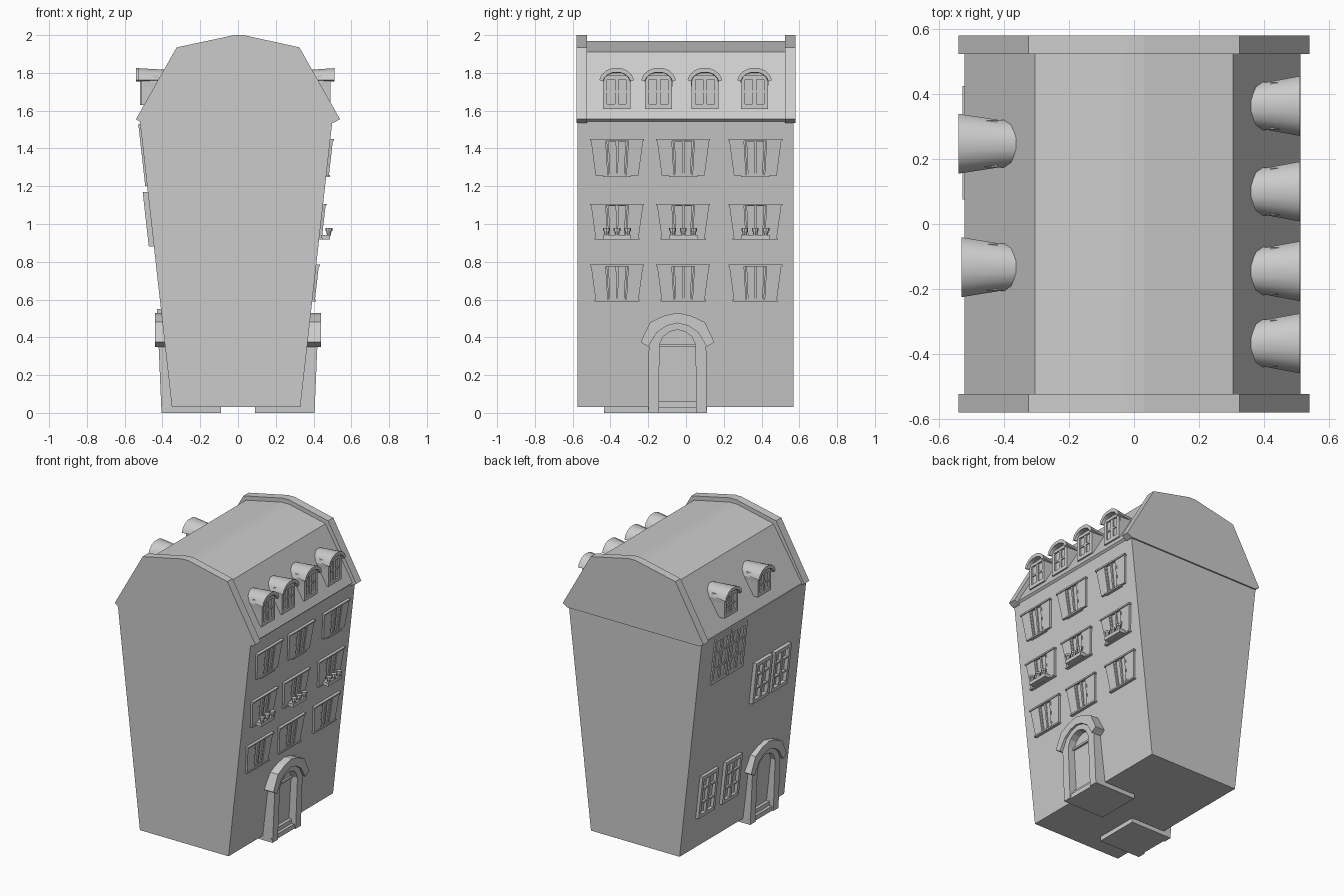
import bpy, bmesh, math

if "Cube" in bpy.data.objects:
    bpy.data.objects.remove(bpy.data.objects["Cube"])

# side = +1 is the shuttered facade (+x), side = -1 the rear facade (-x)
def wall(side, d):
    base = 0.33 if side > 0 else 0.35
    return lambda z: base + 0.112 * (z - 0.03) + d

def flat(x):
    return lambda z: x

def finish(name, bm, smooth=False):
    bmesh.ops.recalc_face_normals(bm, faces=bm.faces)
    me = bpy.data.meshes.new(name)
    bm.to_mesh(me)
    bm.free()
    ob = bpy.data.objects.new(name, me)
    bpy.context.collection.objects.link(ob)
    if smooth:
        bpy.ops.object.select_all(action='DESELECT')
        bpy.context.view_layer.objects.active = ob
        ob.select_set(True)
        bpy.ops.object.shade_smooth_by_angle(angle=math.radians(35))
    return ob

def prism(bm, side, poly, xb, xf):
    """(y, z) outline extruded outward from xb(z) to xf(z)"""
    b = [bm.verts.new((side * xb(z), y, z)) for y, z in poly]
    f = [bm.verts.new((side * xf(z), y, z)) for y, z in poly]
    bm.faces.new(b)
    bm.faces.new(f)
    n = len(poly)
    for i in range(n):
        j = (i + 1) % n
        bm.faces.new((b[i], b[j], f[j], f[i]))

def strip(bm, side, outer, inner, xb, xf, closed=False, cy=0, taper=1):
    """solid band between two (y, z) paths; closed makes a frame"""
    st = []
    for (yo, zo), (yi, zi) in zip(outer, inner):
        back = lambda y: cy + (y - cy) * taper
        st.append([bm.verts.new(p) for p in (
            (side * xb(zo), back(yo), zo), (side * xf(zo), yo, zo),
            (side * xf(zi), yi, zi), (side * xb(zi), back(yi), zi))])
    n = len(st)
    for i in range(n if closed else n - 1):
        a, b = st[i], st[(i + 1) % n]
        for k in range(4):
            m = (k + 1) % 4
            bm.faces.new((a[k], a[m], b[m], b[k]))
    if not closed:
        bm.faces.new(st[0])
        bm.faces.new(st[-1])

def rect(y0, y1, z0, z1):
    return [(y0, z0), (y1, z0), (y1, z1), (y0, z1)]

def slab(name, prof, y0, y1):
    """(x, z) outline extruded along y"""
    bm = bmesh.new()
    a = [bm.verts.new((x, y0, z)) for x, z in prof]
    b = [bm.verts.new((x, y1, z)) for x, z in prof]
    bm.faces.new(a)
    bm.faces.new(b)
    n = len(prof)
    for i in range(n):
        j = (i + 1) % n
        bm.faces.new((a[i], a[j], b[j], b[i]))
    finish(name, bm)

# Main masses: flaring walls, mansard roof, raised gable ends
slab("walls", [(-.35, .03), (.33, .03), (.50, 1.55), (-.52, 1.55)], -.575, .57)
slab("roof", [(-.50, 1.54), (.495, 1.54), (.512, 1.555), (.305, 1.91), (.03, 1.97),
              (-.03, 1.97), (-.305, 1.91), (-.522, 1.555)], -.55, .55)
cap = [(-.51, 1.535), (.505, 1.535), (.54, 1.555), (.325, 1.935), (.03, 2.0),
       (-.02, 2.0), (-.325, 1.935), (-.54, 1.555)]
slab("gable_front", cap, -.58, -.523)
slab("gable_back", cap, .523, .58)

# Doors with arched hood, surround, panel and step
def door(name, side, c):
    off = lambda pts: [(c + y, z) for y, z in pts]
    mir = lambda pts: off(pts + [(-y, z) for y, z in reversed(pts[:-1])])
    bm = bmesh.new()
    strip(bm, side, mir([(-.195, .375), (-.145, .48), (-.07, .515), (0, .53)]),
          mir([(-.155, .35), (-.11, .425), (-.055, .462), (0, .475)]), flat(.30), flat(.44))
    finish(name + "_hood", bm)
    bm = bmesh.new()
    strip(bm, side, mir([(-.155, 0), (-.152, .355), (-.108, .43), (-.055, .465), (0, .478)]),
          mir([(-.098, 0), (-.096, .36), (-.075, .405), (-.04, .43), (0, .44)]),
          flat(.30), lambda z: .405 + .043 * z)
    finish(name + "_surround", bm)
    bm = bmesh.new()
    prism(bm, side, mir([(-.11, .03), (-.11, .36), (-.06, .43), (0, .45)]),
          flat(.28), lambda z: .35 + .06 * z)
    prism(bm, side, rect(c - .1, c + .1, .03, .06), flat(.3), flat(.375))
    prism(bm, side, rect(c - .1, c + .1, .352, .365), flat(.3), flat(.385))
    finish(name + "_panel", bm)
    bm = bmesh.new()
    prism(bm, side, rect(c - .155, c + .155, 0, .032), flat(.09), flat(.395))
    finish(name + "_step", bm)

door("front_door", 1, -.045)
door("rear_door", -1, -.28)

# Shuttered windows, three floors of three, tapering downward
def shutter_window(name, c, z0, z1, long_sill):
    def q(u0, u1, a=0.0, b=1.0):
        h = lambda t: .117 + .026 * t
        zz = lambda t: z0 + (z1 - z0) * t
        return [(c + u0 * h(a), zz(a)), (c + u1 * h(a), zz(a)),
                (c + u1 * h(b), zz(b)), (c + u0 * h(b), zz(b))]
    w = lambda d: wall(1, d)
    bm = bmesh.new()
    for s in (-1, 1):
        prism(bm, 1, q(s * .42, s * .97), w(-.02), w(.014))
    finish(name + "_shutters", bm)
    bm = bmesh.new()
    strip(bm, 1, q(-.39, .39), q(-.31, .31, .05, .95), w(-.02), w(.012), True)
    prism(bm, 1, q(-.05, .05), w(-.02), w(.012))
    prism(bm, 1, q(-.35, .35, .02, .98), w(-.02), w(.004))
    finish(name + "_frame", bm)
    bm = bmesh.new()
    prism(bm, 1, rect(c - .143, c + .143, z1 - .008, z1 + .002), w(-.02), w(.02))
    s = .12 if long_sill else .075
    prism(bm, 1, rect(c - s, c + s, z0 - .008, z0 + .002), w(-.02), w(.02))
    finish(name + "_trim", bm)

floors = [(.597, .783, True), (.925, 1.105, True), (1.258, 1.447, False)]
for f, (z0, z1, ls) in enumerate(floors):
    for k, c in enumerate((-.365, -.015, .367)):
        shutter_window(f"window_{f}_{k}", c, z0, z1, ls)

# Flower pots on a ledge under the middle floor windows
for k, c in enumerate((-.365, -.015, .367)):
    bm = bmesh.new()
    prism(bm, 1, rect(c - .075, c + .075, .918, .942), flat(.41), flat(.488))
    finish(f"pot_ledge_{k}", bm)
    bm = bmesh.new()
    for dy in (-.056, 0, .056):
        for r0, r1, z0, z1 in ((.010, .015, .94, .966), (.018, .018, .962, .978)):
            g = bmesh.ops.create_cone(bm, cap_ends=True, segments=8, radius1=r0,
                                      radius2=r1, depth=z1 - z0)
            bmesh.ops.translate(bm, verts=g["verts"], vec=(.481, c + dy, (z0 + z1) / 2))
    finish(f"flower_pots_{k}", bm)

# Rear casement windows, 2 x 3 panes
def casement(name, y0, y1, z0, z1, d):
    w = lambda e: wall(-1, e)
    bm = bmesh.new()
    strip(bm, -1, rect(y0, y1, z0, z1), rect(y0 + .022, y1 - .022, z0 + .025, z1 - .025),
          w(-.02), w(d), True)
    c = (y0 + y1) / 2
    prism(bm, -1, rect(c - .01, c + .01, z0 + .01, z1 - .01), w(-.02), w(d * .85))
    for t in (1 / 3, 2 / 3):
        z = z0 + (z1 - z0) * t
        prism(bm, -1, rect(y0 + .01, y1 - .01, z - .006, z + .006), w(-.02), w(d * .7))
    finish(name, bm)

for k, a in enumerate([(.25, .43, .25, .55, .022), (-.01, .17, .25, .55, .022),
                       (.255, .425, 1.2, 1.53, .01), (.075, .24, 1.2, 1.53, .01),
                       (-.235, -.055, .88, 1.17, .027), (-.44, -.26, .88, 1.17, .027)]):
    casement(f"rear_window_{k}", *a)

# Dormers with arched hoods
def dormer(name, side, c, x, zb):
    arch = [(-.092, 1.762), (-.08, 1.79), (-.055, 1.813), (-.025, 1.825),
            (.025, 1.825), (.055, 1.813), (.08, 1.79), (.092, 1.762)]
    inner = [(c + y * .8, 1.755 + (z - 1.762) * .75) for y, z in arch]
    bm = bmesh.new()
    strip(bm, side, [(c + y, z) for y, z in arch], inner, flat(.36), flat(x), cy=c, taper=.7)
    for v in bm.verts:                      # round off the back of the hood
        if abs(v.co.x) < .4 and v.co.z > 1.8:
            v.co.z -= .01
    finish(name + "_hood", bm, True)
    xf = x - .02
    bm = bmesh.new()
    prism(bm, side, [(c - .066, zb), (c + .066, zb)] + inner[::-1], flat(.38), flat(xf - .012))
    finish(name + "_body", bm)
    bm = bmesh.new()
    strip(bm, side, rect(c - .072, c + .072, zb, 1.785), rect(c - .05, c + .05, zb + .025, 1.765),
          flat(.42), flat(xf), True)
    prism(bm, side, rect(c - .01, c + .01, zb + .02, 1.775), flat(.42), flat(xf - .003))
    prism(bm, side, rect(c - .055, c + .055, 1.695, 1.707), flat(.42), flat(xf - .005))
    finish(name + "_window", bm)

for k, c in enumerate((-.367, -.145, .10, .363)):
    dormer(f"dormer_{k}", 1, c, .51, 1.61)
dormer("rear_dormer_0", -1, -.133, .53, 1.63)
dormer("rear_dormer_1", -1, .247, .54, 1.63)
